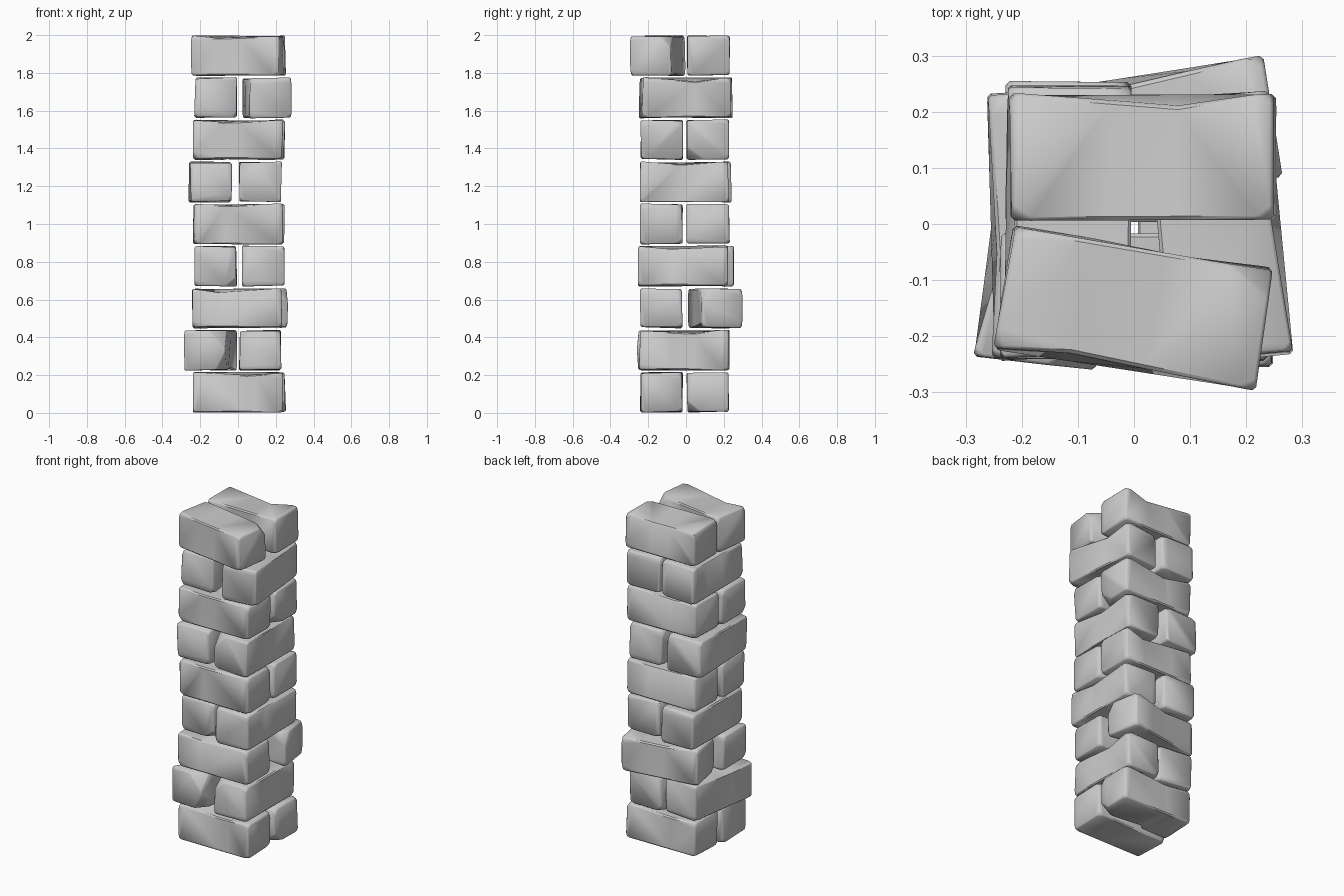
import bpy
import bmesh
import random
from math import radians
from mathutils import Vector, Matrix

cube = bpy.data.objects.get("Cube")
if cube:
    bpy.data.objects.remove(cube, do_unlink=True)

random.seed(7)
LENGTH, WIDTH, HEIGHT = 0.48, 0.23, 0.218
STEP = (2 - HEIGHT) / 8

stone = bpy.data.materials.new("stone grey")
stone.use_nodes = True
grey = (0.6, 0.6, 0.6, 1)
stone.diffuse_color = grey
stone.node_tree.nodes["Principled BSDF"].inputs["Base Color"].default_value = grey

# Each course, bottom to top: two bricks as (side, centre x, centre y, yaw)
COURSES = [
    [("front", 0, -0.13, 0), ("back", 0.015, 0.117, 0)],
    [("right", -0.147, -0.014, -7), ("left", 0.118, -0.01, 0)],
    [("front", -0.005, -0.133, 0), ("back", 0.015, 0.155, 9)],
    [("right", -0.118, 0.015, 0), ("left", 0.135, -0.015, 0)],
    [("front", 0, -0.13, 0), ("back", 0.01, 0.117, 0)],
    [("right", -0.145, 0, 1), ("left", 0.118, -0.01, 0)],
    [("front", 0, -0.128, 0), ("back", 0.01, 0.115, 0)],
    [("right", -0.118, 0.01, 0), ("left", 0.152, -0.005, 5)],
    [("front", 0, -0.152, -9.5), ("back", 0.017, 0.12, 0)],
]

# Large broken corners: brick -> {corner signs: depth along x, y, z}
CHIPS = {
    "brick_1_back": {(1, -1, -1): (0.08, 0.07, 0.06)},
    "brick_2_right": {(1, -1, -1): (0.05, 0.07, 0.1), (1, -1, 1): (0.09, 0.07, 0.1)},
    "brick_2_left": {(-1, -1, 1): (0.07, 0.06, 0.06)},
    "brick_3_back": {(1, -1, 1): (0.05, 0.05, 0.08)},
    "brick_4_right": {(1, -1, -1): (0.06, 0.06, 0.05)},
    "brick_6_left": {(-1, -1, 1): (0.08, 0.06, 0.08)},
    "brick_7_back": {(1, -1, -1): (0.07, 0.09, 0.07)},
    "brick_9_front": {(1, 1, 1): (0.08, 0.05, 0.06)},
}


def hull_block(size, chips):
    """A box with every corner broken off, joined as a convex hull."""
    bm = bmesh.new()
    signs = [(x, y, z) for x in (-1, 1) for y in (-1, 1) for z in (-1, 1)]
    corner = {s: Vector([s[i] * (size[i] / 2 - random.uniform(0, 0.009))
                         for i in range(3)]) for s in signs}
    for s in signs:
        depth = chips.get(s, [random.uniform(0.012, 0.038) for _ in range(3)])
        for axis in range(3):
            other = list(s)
            other[axis] *= -1
            point = corner[s].lerp(corner[tuple(other)], depth[axis] / size[axis])
            bm.verts.new(point)
    bmesh.ops.convex_hull(bm, input=bm.verts[:])
    loose = [v for v in bm.verts if not v.link_faces]
    bmesh.ops.delete(bm, geom=loose, context='VERTS')
    bmesh.ops.dissolve_limit(bm, angle_limit=radians(4), verts=bm.verts[:],
                             edges=bm.edges[:])
    return bm


def dent(bm, size, axis, across_sign, up_sign, place, depth):
    """Push a spot on one long edge inward."""
    across = 1 - axis
    normal = Vector((0, 0, 0))
    normal[axis] = 1
    cut = bmesh.ops.bisect_plane(bm, geom=bm.verts[:] + bm.edges[:] + bm.faces[:],
                                 plane_co=normal * place, plane_no=normal)
    for v in [g for g in cut["geom_cut"] if isinstance(g, bmesh.types.BMVert)]:
        near_side = v.co[across] * across_sign > size[across] * 0.3
        near_top = v.co.z * up_sign > size[2] * 0.3
        if near_side and near_top:
            v.co[across] -= across_sign * depth
            v.co.z -= up_sign * depth


def brick(name, centre, size, yaw, axis, outer):
    bm = hull_block(size, CHIPS.get(name, {}))
    # worn hollows along the outer top and one bottom edge
    dent(bm, size, axis, outer, 1, random.uniform(-0.1, 0.1), random.uniform(0.008, 0.022))
    dent(bm, size, axis, -outer, -1, random.uniform(-0.1, 0.1), random.uniform(0.005, 0.018))
    bmesh.ops.recalc_face_normals(bm, faces=bm.faces[:])
    sharp = [e for e in bm.edges if e.is_manifold and e.calc_face_angle(0) > radians(28)]
    bmesh.ops.bevel(bm, geom=sharp, offset=0.007, segments=1, affect='EDGES',
                    clamp_overlap=True)
    bmesh.ops.triangulate(bm, faces=[f for f in bm.faces if len(f.verts) > 4])
    bmesh.ops.rotate(bm, verts=bm.verts[:], cent=(0, 0, 0),
                     matrix=Matrix.Rotation(radians(yaw), 3, 'Z'))
    mesh = bpy.data.meshes.new(name)
    bm.to_mesh(mesh)
    bm.free()
    mesh.materials.append(stone)
    mesh.shade_smooth()
    mesh.set_sharp_from_angle(angle=radians(40))
    obj = bpy.data.objects.new(name, mesh)
    obj.location = centre
    bpy.context.collection.objects.link(obj)


# Courses alternate between lengthwise and crosswise bricks
for row, pair in enumerate(COURSES):
    axis = row % 2
    size = (WIDTH, LENGTH, HEIGHT) if axis else (LENGTH, WIDTH, HEIGHT)
    for side, x, y, yaw in pair:
        outer = -1 if side in ("front", "right") else 1
        centre = (x, y, row * STEP + HEIGHT / 2)
        brick(f"brick_{row + 1}_{side}", centre, size, yaw, axis, outer)
